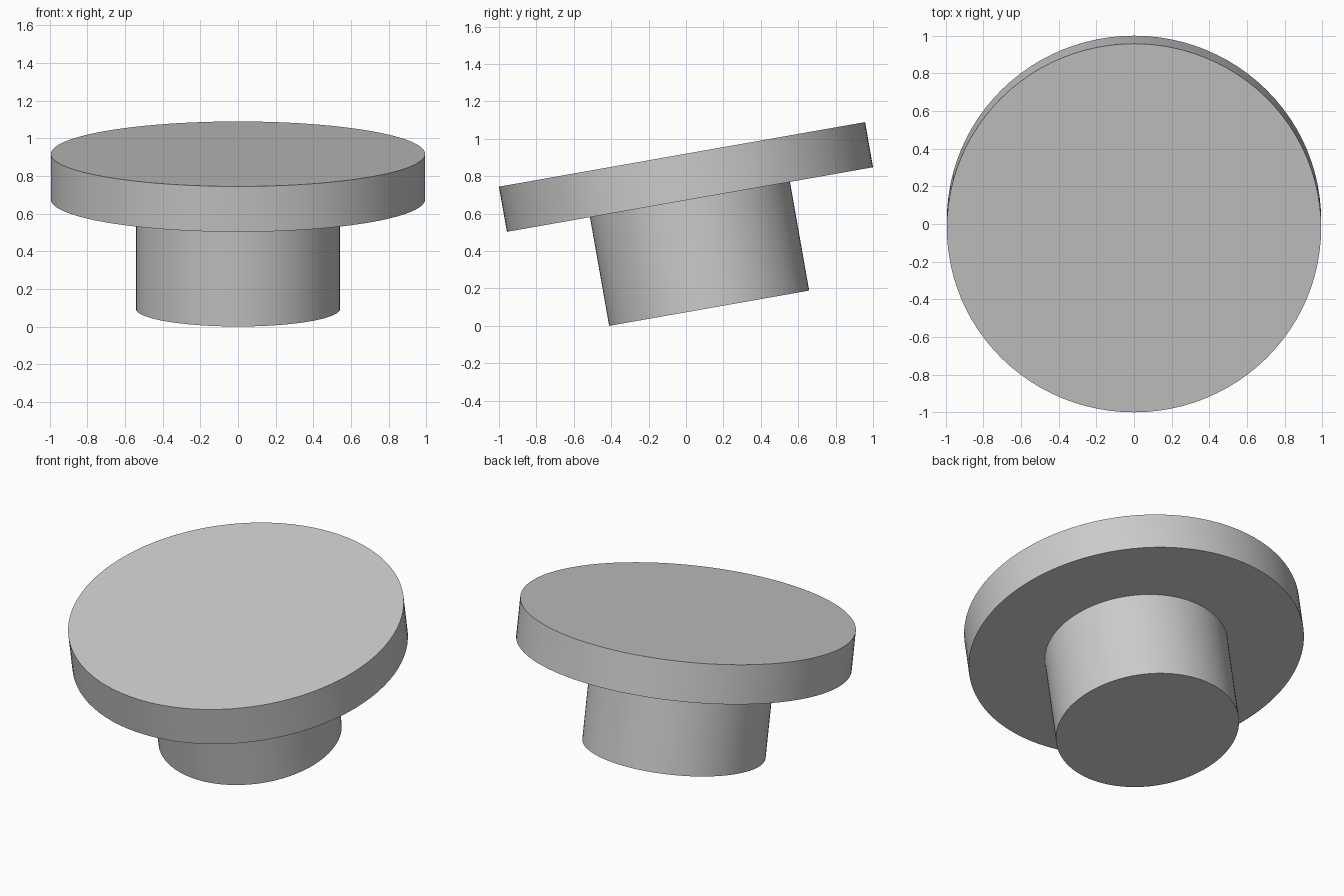
import bpy
import math
from mathutils import Matrix, Vector

if "Cube" in bpy.data.objects:
    bpy.data.objects.remove(bpy.data.objects["Cube"], do_unlink=True)

TILT = Matrix.Rotation(math.radians(10), 4, "X")
DISC_RADIUS, DISC_HEIGHT = 0.994, 0.245
STEM_RADIUS, STEM_HEIGHT = 0.543, 0.59

# Plain grey finish
grey = bpy.data.materials.new("grey")
grey.use_nodes = True
colour = (0.6, 0.6, 0.6, 1)
grey.diffuse_color = colour
grey.node_tree.nodes["Principled BSDF"].inputs["Base Color"].default_value = colour


def tilted_cylinder(name, radius, height, base):
    """Cylinder standing on base, along the tilted axis."""
    centre = base + TILT @ Vector((0, 0, height / 2))
    bpy.ops.mesh.primitive_cylinder_add(vertices=96, radius=radius, depth=height)
    part = bpy.context.object
    part.name = name
    part.matrix_world = Matrix.Translation(centre) @ TILT
    part.data.materials.append(grey)
    bpy.ops.object.shade_smooth_by_angle(angle=math.radians(30))
    return part


# The lowest rim point of the stem rests on the ground, the disc is centred
axis = TILT @ Vector((0, 0, 1))
stem_base = -axis * (STEM_HEIGHT + DISC_HEIGHT / 2)
stem_base.z = STEM_RADIUS * math.sin(math.radians(10))

tilted_cylinder("stem", STEM_RADIUS, STEM_HEIGHT, stem_base)
tilted_cylinder("disc", DISC_RADIUS, DISC_HEIGHT, stem_base + axis * STEM_HEIGHT)
